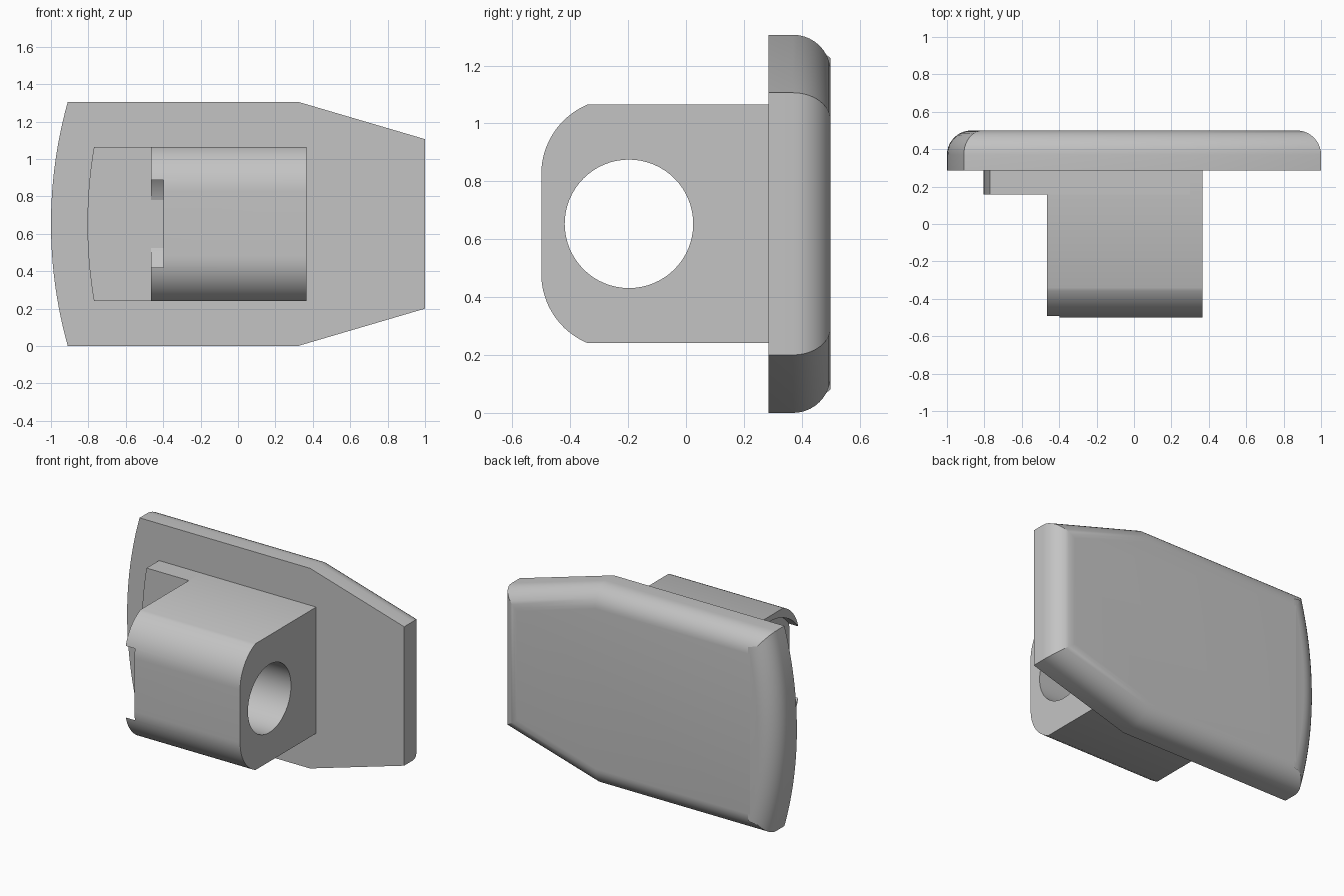
import bpy, bmesh
from math import sin, cos, pi, radians, asin, sqrt
from mathutils import Vector

cube = bpy.data.objects.get("Cube")
if cube:
    bpy.data.objects.remove(cube, do_unlink=True)

grey = bpy.data.materials.new("plain grey")
grey.use_nodes = True
grey.diffuse_color = (0.55, 0.55, 0.55, 1)
grey.node_tree.nodes["Principled BSDF"].inputs["Base Color"].default_value = grey.diffuse_color

MID = 0.653       # height of the mirror plane
PLATE_Y = 0.285   # inner face of the plate


def arc(cu, cv, r, a0, a1, n):
    """Points on an arc, angles in degrees."""
    return [(cu + r * cos(radians(a0 + (a1 - a0) * i / n)),
             cv + r * sin(radians(a0 + (a1 - a0) * i / n))) for i in range(n + 1)]


def bowed_end(x_tip, half, sag, n=24):
    """Curved left end, from top corner to bottom corner."""
    r = (half * half + sag * sag) / (2 * sag)
    a = asin(half / r) * 180 / pi
    return arc(x_tip + r, MID, r, 180 - a, 180 + a, n)


def prism(name, profile, axis, lo, hi, fillet=0):
    """Extrude a profile along x (profile is y, z) or y (profile is x, z)."""
    def place(p, d):
        return (d, p[0], p[1]) if axis == "x" else (p[0], d, p[1])
    bm = bmesh.new()
    base = bm.faces.new([bm.verts.new(place(p, lo)) for p in profile])
    ext = bmesh.ops.extrude_face_region(bm, geom=[base])["geom"]
    shift = Vector(place((0, 0), hi - lo))
    bmesh.ops.translate(bm, vec=shift, verts=[g for g in ext if isinstance(g, bmesh.types.BMVert)])
    bmesh.ops.recalc_face_normals(bm, faces=bm.faces)
    if fillet:
        rim = [e for e in ext if isinstance(e, bmesh.types.BMEdge)]
        bmesh.ops.bevel(bm, geom=rim, offset=fillet, segments=10, profile=0.5, affect="EDGES")
    mesh = bpy.data.meshes.new(name)
    bm.to_mesh(mesh)
    bm.free()
    mesh.materials.append(grey)
    obj = bpy.data.objects.new(name, mesh)
    bpy.context.collection.objects.link(obj)
    return obj


def cut(obj, cutter):
    mod = obj.modifiers.new(cutter.name, "BOOLEAN")
    mod.operation, mod.solver, mod.object = "DIFFERENCE", "EXACT", cutter
    bpy.context.view_layer.objects.active = obj
    bpy.ops.object.modifier_apply(modifier=mod.name)
    bpy.data.objects.remove(cutter, do_unlink=True)


# Cover plate: bowed left end, tapered right end, rounded rear rim
outline = bowed_end(-1, MID, 0.09) + [(0.32, 0), (1, 0.2), (1, 2 * MID - 0.2), (0.32, 2 * MID)]
plate = prism("cover_plate", outline, "y", PLATE_Y, 0.5, fillet=0.13)

# Thin pad between the plate and the barrel
half = 0.412
pad_outline = bowed_end(-0.805, half, 0.035) + [(0.3, MID - half), (0.3, MID + half)]
pad = prism("step_pad", pad_outline, "y", 0.157, PLATE_Y + 0.01)

# Barrel block with rounded front corners
r = 0.26
cy, dz = -0.5 + r, half - 0.24
lean = asin(0.24 / r) * 180 / pi
profile = (arc(cy, MID + dz, r, 180 - lean, 180, 16)
           + arc(cy, MID - dz, r, 180, 180 + lean, 16)
           + [(PLATE_Y + 0.01, MID - half), (PLATE_Y + 0.01, MID + half)])
barrel = prism("barrel_block", profile, "x", -0.465, 0.365)

# Through bore and the wide shallow recess on the left end
cut(barrel, prism("bore_cutter", arc(-0.197, MID, 0.222, 0, 360, 64)[:-1], "x", -0.7, 0.6))
cut(barrel, prism("recess_cutter", arc(-0.197, MID, 0.377, 0, 360, 80)[:-1], "x", -0.7, -0.398))

# Smooth curves, sharp corners
bpy.ops.object.select_all(action="DESELECT")
for obj in (plate, pad, barrel):
    obj.select_set(True)
bpy.context.view_layer.objects.active = plate
bpy.ops.object.shade_smooth_by_angle(angle=radians(25))
